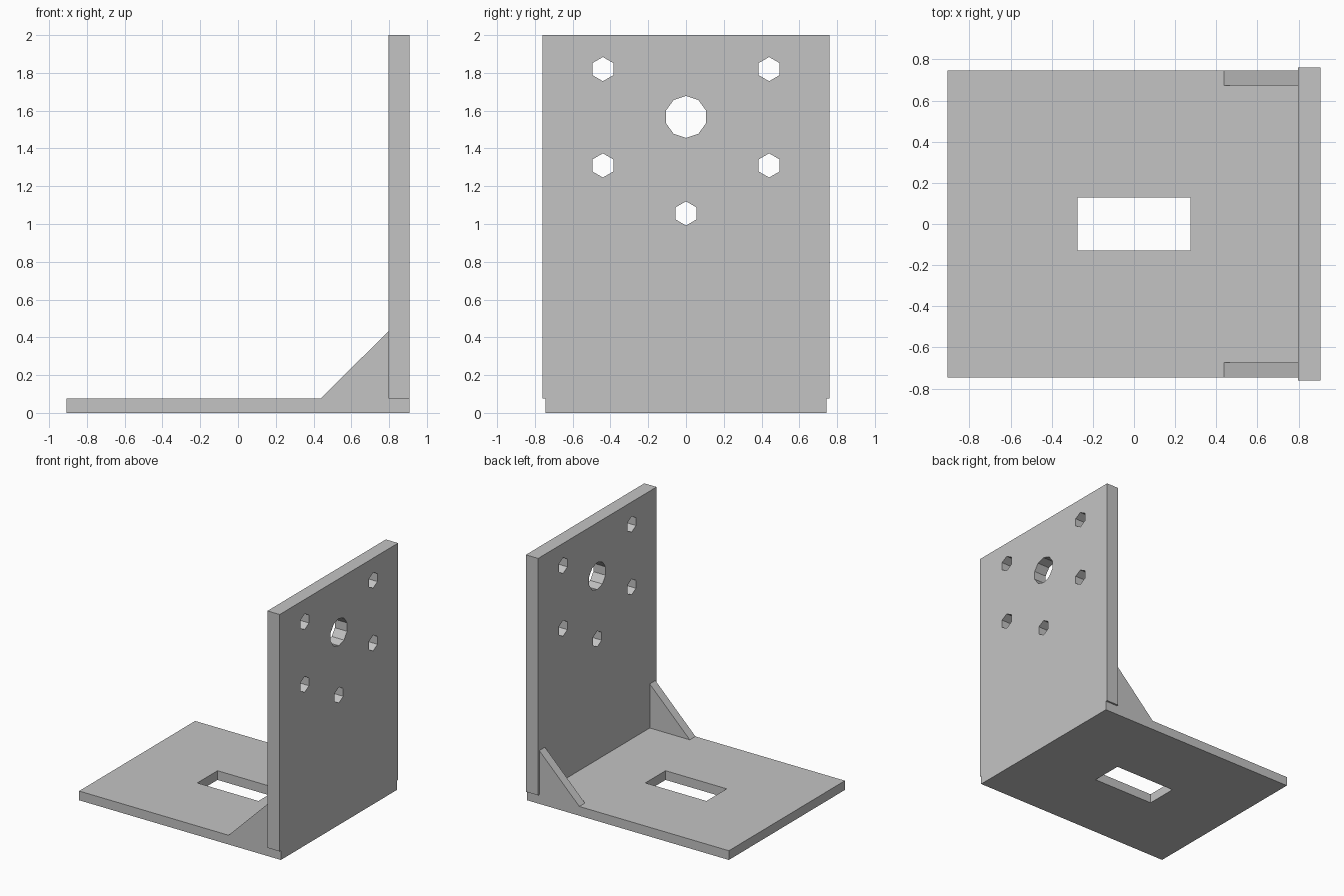
import bpy
from math import pi

cube = bpy.data.objects.get("Cube")
if cube:
    bpy.data.objects.remove(cube, do_unlink=True)

# Main dimensions
HALF_X, BASE_Y, PLATE_Y = 0.907, 0.745, 0.76
BASE_TOP, PLATE_IN, HEIGHT = 0.075, 0.797, 2.0

# Single metal colour
metal = bpy.data.materials.new("grey_metal")
metal.use_nodes = True
metal.diffuse_color = (0.55, 0.55, 0.55, 1)
metal.node_tree.nodes["Principled BSDF"].inputs["Base Color"].default_value = metal.diffuse_color


def box(name, lo, hi):
    """Box between two opposite corners."""
    bpy.ops.mesh.primitive_cube_add(size=1, location=[(a + b) / 2 for a, b in zip(lo, hi)])
    ob = bpy.context.object
    ob.name = name
    ob.scale = [b - a for a, b in zip(lo, hi)]
    bpy.ops.object.transform_apply(location=False, rotation=False, scale=True)
    ob.data.materials.append(metal)
    return ob


def cut(target, cutter):
    """Subtract the cutter, then remove it."""
    cutter.hide_render = True
    mod = target.modifiers.new("cut", "BOOLEAN")
    mod.operation, mod.solver, mod.object = "DIFFERENCE", "EXACT", cutter
    bpy.context.view_layer.objects.active = target
    bpy.ops.object.modifier_apply(modifier=mod.name)
    bpy.data.objects.remove(cutter, do_unlink=True)


def drill(target, y, z, radius, sides):
    """Polygonal hole along x with a corner pointing up."""
    bpy.ops.mesh.primitive_cylinder_add(vertices=sides, radius=radius, depth=0.5,
                                        location=(HALF_X, y, z), rotation=(0, pi / 2, 0))
    cutter = bpy.context.object
    # Put the first corner of the ring on the vertical axis
    cutter.rotation_mode = "XYZ"
    for v in cutter.data.vertices:
        v.co.x, v.co.y = v.co.y, -v.co.x
    cut(target, cutter)


# Base with rectangular slot
base = box("base_plate", (-HALF_X, -BASE_Y, 0), (HALF_X, BASE_Y, BASE_TOP))
cut(base, box("slot_cutter", (-0.275, -0.13, -0.1), (0.275, 0.13, 0.2)))

# Upright plate with a centre bore and five bolt holes
plate = box("upright_plate", (PLATE_IN, -PLATE_Y, BASE_TOP), (HALF_X, PLATE_Y, HEIGHT))
drill(plate, 0, 1.567, 0.111, 10)
for y, z in [(-0.44, 1.82), (0.44, 1.82), (-0.44, 1.31), (0.44, 1.31), (0, 1.056)]:
    drill(plate, y, z, 0.064, 6)

# Triangular gussets in both corners
profile = [(0.437, BASE_TOP), (PLATE_IN, BASE_TOP), (PLATE_IN, 0.433)]
for side, y0, y1 in [("right", -BASE_Y, -0.673), ("left", 0.673, BASE_Y)]:
    verts = [(x, y, z) for y in (y0, y1) for x, z in profile]
    faces = [(0, 1, 2), (5, 4, 3)] + [(i, i + 3, (i + 1) % 3 + 3, (i + 1) % 3) for i in range(3)]
    mesh = bpy.data.meshes.new(side + "_gusset")
    mesh.from_pydata(verts, [], faces)
    mesh.materials.append(metal)
    bpy.context.collection.objects.link(bpy.data.objects.new(side + "_gusset", mesh))
